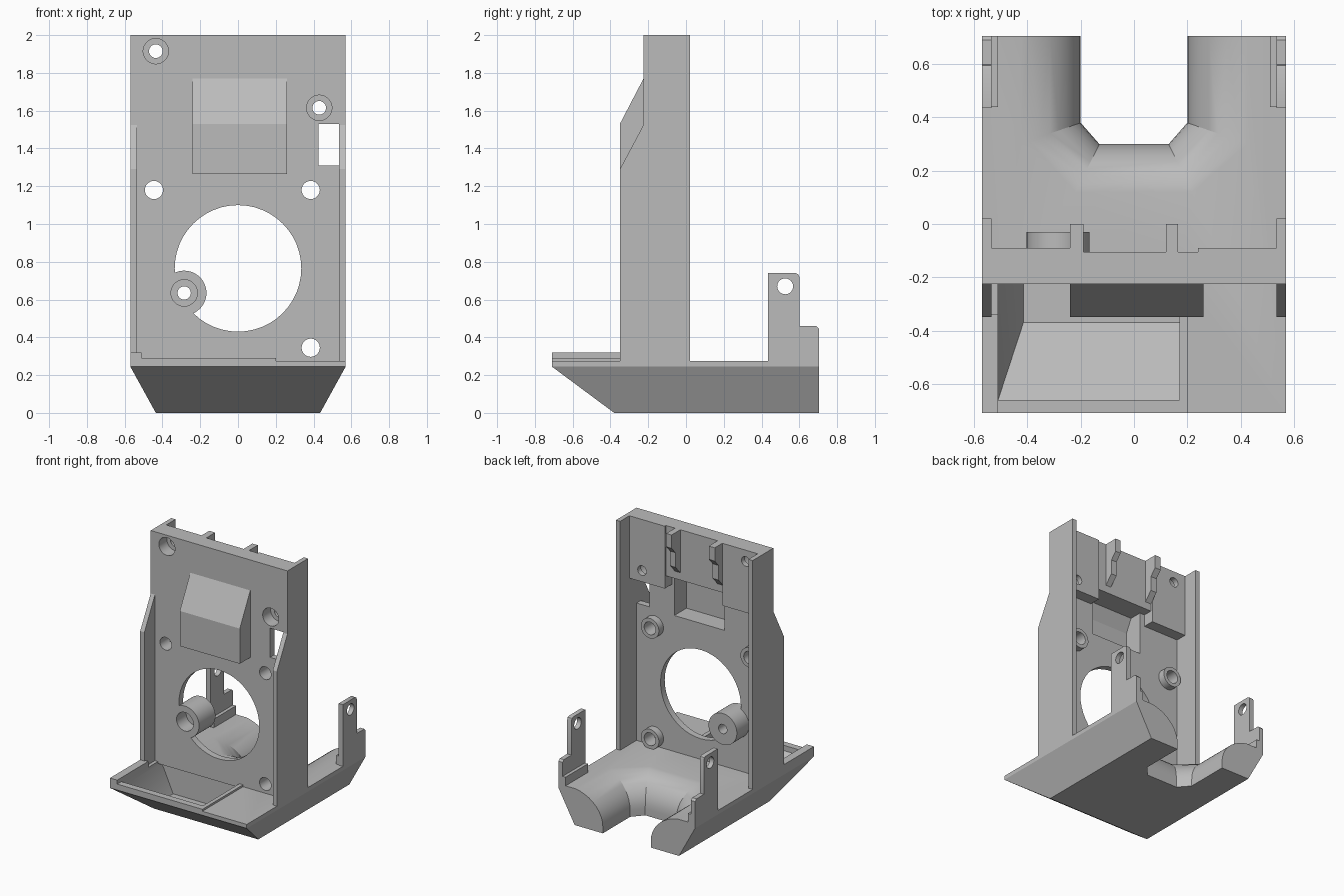
import bpy, bmesh, math

if "Cube" in bpy.data.objects:
    bpy.data.objects.remove(bpy.data.objects["Cube"], do_unlink=True)

GREY = (0.5, 0.5, 0.5, 1)
mat = bpy.data.materials.new("plain grey")
mat.use_nodes = True
mat.diffuse_color = GREY
mat.node_tree.nodes["Principled BSDF"].inputs["Base Color"].default_value = GREY


def loft(name, rings):
    """Solid through a stack of rings with equal point counts."""
    bm = bmesh.new()
    loops = [[bm.verts.new(p) for p in ring] for ring in rings]
    n = len(loops[0])
    for a, b in zip(loops, loops[1:]):
        for i in range(n):
            j = (i + 1) % n
            bm.faces.new((a[i], a[j], b[j], b[i]))
    bm.faces.new(loops[0])
    bm.faces.new(loops[-1])
    bmesh.ops.recalc_face_normals(bm, faces=bm.faces)
    mesh = bpy.data.meshes.new(name)
    bm.to_mesh(mesh)
    bm.free()
    mesh.materials.append(mat)
    ob = bpy.data.objects.new(name, mesh)
    bpy.context.collection.objects.link(ob)
    return ob


def prism_x(name, yz, x0, x1):
    return loft(name, [[(x, y, z) for y, z in yz] for x in (x0, x1)])


def box(name, x, y, z):
    yz = [(y[0], z[0]), (y[1], z[0]), (y[1], z[1]), (y[0], z[1])]
    return prism_x(name, yz, *x)


def circle(u, v, r, n=48):
    return [(u + r * math.cos(2 * math.pi * i / n), v + r * math.sin(2 * math.pi * i / n))
            for i in range(n)]


def rod_y(name, x, z, r, y0, y1):
    return loft(name, [[(u, y, v) for u, v in circle(x, z, r)] for y in (y0, y1)])


def combine(target, other, op="DIFFERENCE"):
    mod = target.modifiers.new("bool", "BOOLEAN")
    mod.operation, mod.object, mod.solver = op, other, "EXACT"
    bpy.context.view_layer.objects.active = target
    bpy.ops.object.modifier_apply(modifier=mod.name)
    bpy.data.objects.remove(other, do_unlink=True)


FRONT, BACK, TOP, DECK, W = -0.225, -0.175, 2.0, 0.275, 0.57

# Upright plate with thick upper pads
plate = box("upright_plate", (-0.55, 0.55), (FRONT, BACK), (0.26, TOP))
combine(plate, box("pad", (-0.55, -0.24), (-0.2, -0.09), (1.53, TOP)), "UNION")
combine(plate, box("pad", (0.24, 0.55), (-0.2, -0.09), (1.53, TOP)), "UNION")
combine(plate, box("pad", (-0.25, 0.25), (-0.2, -0.105), (1.62, TOP)), "UNION")

# Wedge-shaped bulge, hollow from behind
bulge = [(-0.2, 1.77), (FRONT, 1.77), (-0.35, 1.53), (-0.35, 1.265), (-0.2, 1.265)]
combine(plate, prism_x("bulge", bulge, -0.24, 0.26), "UNION")
hollow = [(-0.08, 1.3), (-0.32, 1.3), (-0.32, 1.52), (-0.27, 1.62), (-0.08, 1.62)]
combine(plate, prism_x("hollow", hollow, -0.2, 0.22))

# Fan opening, window and screw holes
combine(plate, rod_y("fan_hole", 0, 0.765, 0.335, -0.4, 0.1))
combine(plate, box("window", (0.425, 0.535), (-0.4, 0.1), (1.31, 1.53)))
for x, z in ((-0.435, 1.915), (0.43, 1.615)):
    combine(plate, rod_y("bore", x, z, 0.067, -0.4, -0.13))
    combine(plate, rod_y("hole", x, z, 0.036, -0.4, 0.1))
spacers = ((-0.445, 1.18), (0.385, 1.18), (0.385, 0.345))
for x, z in spacers:
    combine(plate, rod_y("hole", x, z, 0.048, -0.4, 0.1))
combine(plate, rod_y("boss_seat", -0.285, 0.635, 0.1, -0.4, 0.1))

# Spacer rings behind the screw holes
for i, (x, z) in enumerate(spacers):
    ring = rod_y(f"spacer_{i + 1}", x, z, 0.075, -0.18, -0.12)
    combine(ring, rod_y("hole", x, z, 0.048, -0.4, 0.1))

# Large screw boss on the edge of the fan opening
boss = rod_y("screw_boss", -0.285, 0.635, 0.118, FRONT, -0.03)
combine(boss, rod_y("bore", -0.285, 0.635, 0.07, -0.4, -0.11))
combine(boss, rod_y("hole", -0.285, 0.635, 0.035, -0.4, 0.1))

# Cable ribs at the top of the back
rib = [(-0.12, TOP), (0, TOP), (0, 1.9), (-0.045, 1.85), (-0.045, 1.74), (-0.12, 1.66)]
prism_x("right_rib", rib, -0.24, -0.19)
prism_x("left_rib", rib, 0.12, 0.165)

# Side walls with front fins, and rear ears
wall = [(0.02, 0.26), (0.02, TOP), (FRONT, TOP), (FRONT, 1.525), (-0.35, 1.29), (-0.35, 0.26)]
ear = [(0.435, 0.25), (0.435, 0.74), (0.58, 0.74), (0.594, 0.734), (0.6, 0.72), (0.6, 0.46),
       (0.69, 0.46), (0.705, 0.445), (0.705, 0.25)]
for side, s in (("right", -1), ("left", 1)):
    prism_x(f"{side}_wall", wall, s * 0.535, s * W)
    tab = prism_x(f"{side}_ear", ear, s * 0.535, s * W)
    combine(tab, prism_x("hole", circle(0.525, 0.67, 0.042), s * 0.4, s * 0.7))
    box(f"{side}_ear_foot", (s * 0.51, s * 0.55), (0.44, 0.705), (0.25, 0.34))


# Base tub with sloping front and sides
def outline(w, y0, z):
    return [(-w, y0, z), (w, y0, z), (w, 0.705, z), (-w, 0.705, z)]


base = loft("base", [outline(0.435, -0.38, 0), outline(W, -0.71, 0.245), outline(W, -0.71, DECK)])


# Rounded U-shaped notch at the back of the base
def notch(d, z):
    half = [(0.2 + d, 0.8), (0.2 + d, 0.38 - 0.35 * d), (0.13 + 0.4 * d, 0.3 - 0.8 * d)]
    return [(x, y, z) for x, y in half] + [(-x, y, z) for x, y in reversed(half)]


steps = [math.pi / 2 * i / 10 for i in range(11)]
rings = [notch(0, -0.1)]
rings += [notch(0.28 * (1 - math.cos(a)), 0.05 + 0.23 * math.sin(a)) for a in steps]
combine(base, loft("notch", rings + [notch(0.28, 0.5)]))


# Intake well in the front deck
def well(x0, y0, z):
    return [(x0, y0, z), (0.17, y0, z), (0.17, -0.18, z), (x0, -0.18, z)]


combine(base, loft("well", [well(-0.415, -0.37, 0.04), well(-0.51, -0.66, 0.25), well(-0.51, -0.66, 0.4)]))

# Raised rims around the intake
box("side_rim", (-W, -0.51), (-0.71, -0.34), (0.26, 0.32))
box("front_rim", (-0.52, 0.2), (-0.71, -0.66), (0.26, 0.29))
box("rim_rib", (0.17, 0.2), (-0.67, -0.22), (0.26, 0.29))

# Smooth round surfaces, keep edges sharp
for ob in bpy.context.collection.objects:
    if ob.type == "MESH" and mat.name in ob.data.materials:
        ob.data.shade_smooth()
        ob.data.set_sharp_from_angle(angle=math.radians(25))
